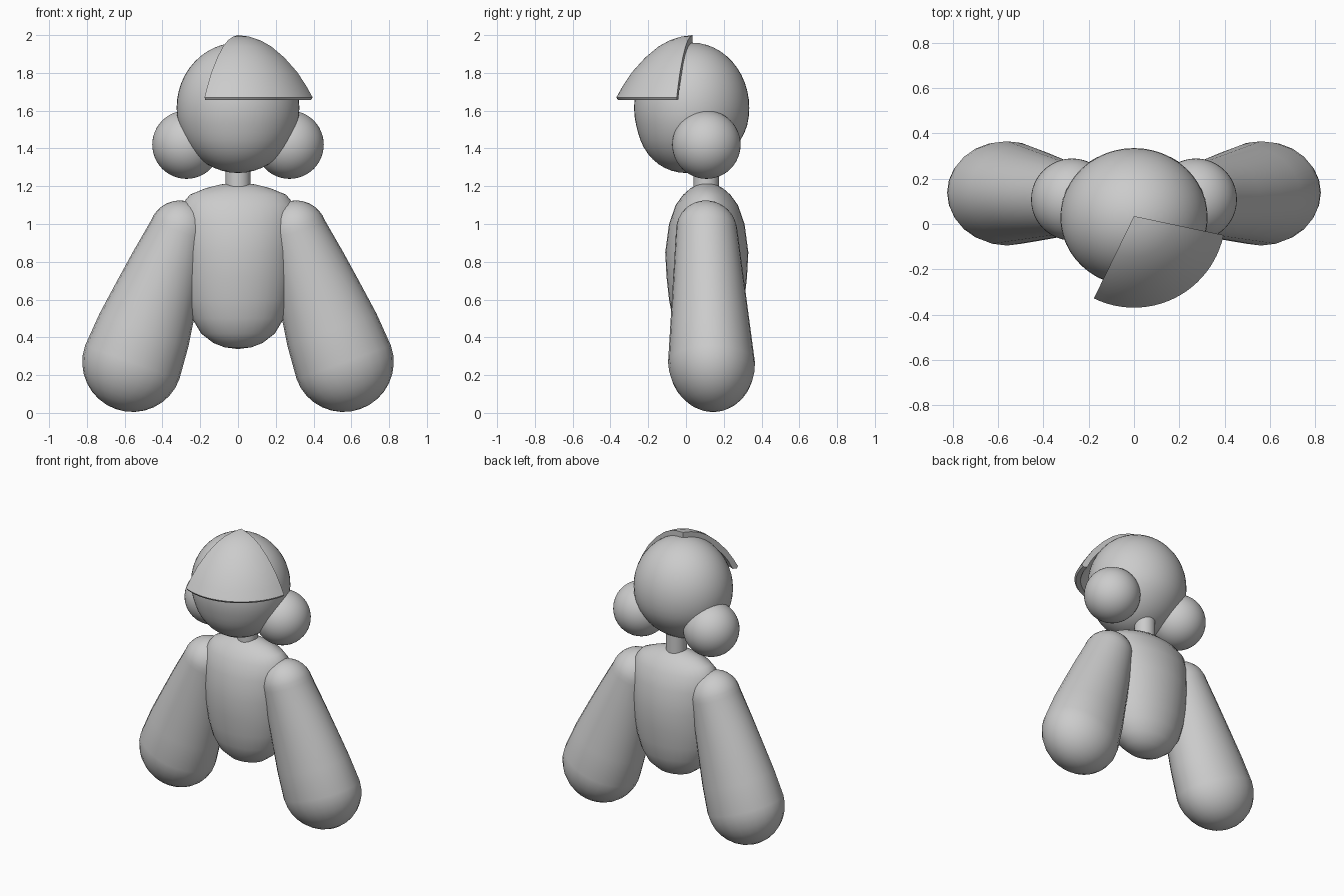
import bpy, bmesh
from math import sin, cos, pi, radians
from mathutils import Vector

if "Cube" in bpy.data.objects:
    bpy.data.objects.remove(bpy.data.objects["Cube"])


def finish(name, bm, angle=40):
    bmesh.ops.remove_doubles(bm, verts=bm.verts, dist=0.0005)
    bmesh.ops.recalc_face_normals(bm, faces=bm.faces)
    me = bpy.data.meshes.new(name)
    bm.to_mesh(me)
    bm.free()
    ob = bpy.data.objects.new(name, me)
    bpy.context.collection.objects.link(ob)
    bpy.ops.object.select_all(action='DESELECT')
    ob.select_set(True)
    bpy.context.view_layer.objects.active = ob
    bpy.ops.object.shade_smooth_by_angle(angle=radians(angle))
    return ob


def loft(name, rings, axis_x=Vector((1, 0, 0)), n=32):
    """Skin elliptical rings given as (centre, x radius, y radius)."""
    bm = bmesh.new()
    rows = []
    for c, rx, ry in rings:
        rows.append([bm.verts.new(Vector(c) + axis_x * rx * cos(2 * pi * k / n)
                                  + Vector((0, ry * sin(2 * pi * k / n), 0))) for k in range(n)])
    for a, b in zip(rows, rows[1:]):
        for k in range(n):
            bm.faces.new((a[k], a[(k + 1) % n], b[(k + 1) % n], b[k]))
    return finish(name, bm, 60)


def ball(name, centre, radii):
    rings = []
    for i in range(25):
        t = pi * i / 24
        rings.append((Vector(centre) + Vector((0, 0, radii[2] * cos(t))),
                      radii[0] * sin(t), radii[1] * sin(t)))
    return loft(name, rings, n=48)


# Head, slightly egg shaped with the chin pushed forward
head = ball("head", (0, 0.03, 1.615), (0.325, 0.305, 0.345))
for v in head.data.vertices:
    v.co.y -= 0.12 * max(0, 1.5 - v.co.z)

# Neck
bm = bmesh.new()
bmesh.ops.create_cone(bm, cap_ends=True, segments=32, radius1=0.067, radius2=0.067, depth=0.3)
bmesh.ops.translate(bm, verts=bm.verts, vec=(0, 0.107, 1.28))
finish("neck", bm)

# Torso
profile = [(1.217, 0, 0), (1.21, 0.09, 0.045), (1.19, 0.17, 0.085), (1.155, 0.255, 0.125),
           (1.1, 0.30, 0.165), (1.0, 0.31, 0.2), (0.85, 0.3, 0.22), (0.72, 0.29, 0.213),
           (0.6, 0.273, 0.2), (0.5, 0.243, 0.18), (0.42, 0.195, 0.148), (0.37, 0.13, 0.1),
           (0.347, 0.07, 0.053), (0.338, 0, 0)]
loft("torso", [((0, 0.11, z), rx, ry) for z, rx, ry in profile])

# Side balls and arms, one of each per side
for side, label in ((-1, "left"), (1, "right")):
    ball(label + "_side_ball", (side * 0.273, 0.108, 1.42), (0.181, 0.181, 0.181))
    top, bottom = Vector((side * 0.31, 0.11, 0.96)), Vector((side * 0.56, 0.135, 0.267))
    axis = (bottom - top).normalized()
    across = axis.cross(Vector((0, 1, 0))).normalized()
    rings = []
    for i in range(9):
        t = pi / 2 * i / 8
        rings.append((top - axis * 0.165 * cos(t), 0.162 * sin(t), 0.163 * sin(t)))
    for f in (0.25, 0.5, 0.75):
        rings.append((top.lerp(bottom, f), 0.162 + 0.115 * f ** 0.9, 0.163 + 0.067 * f))
    for i in range(9):
        t = pi / 2 * i / 8
        rings.append((bottom + axis * 0.262 * sin(t), 0.265 * cos(t), 0.23 * cos(t)))
    loft(label + "_arm", rings, across, 24)

# Cap: a thick shell profile swept through a partial turn
shell = [(0, 2.0), (0.06, 1.992), (0.12, 1.973), (0.18, 1.94), (0.25, 1.882), (0.32, 1.805),
         (0.37, 1.73), (0.404, 1.67), (0.395, 1.657), (0.365, 1.66), (0.335, 1.72),
         (0.29, 1.782), (0.225, 1.85), (0.155, 1.91), (0.08, 1.95), (0, 1.963)]
bm = bmesh.new()
rows = []
steps = 24
for i in range(steps + 1):
    a = radians(-116 + 104 * i / steps)
    rows.append([bm.verts.new((r * cos(a), 0.035 + r * sin(a), z)) for r, z in shell])
m = len(shell)
for a, b in zip(rows, rows[1:]):
    for k in range(m - 1):
        bm.faces.new((a[k], a[k + 1], b[k + 1], b[k]))
bm.faces.new(rows[0])
bm.faces.new(rows[-1])
finish("cap", bm)
